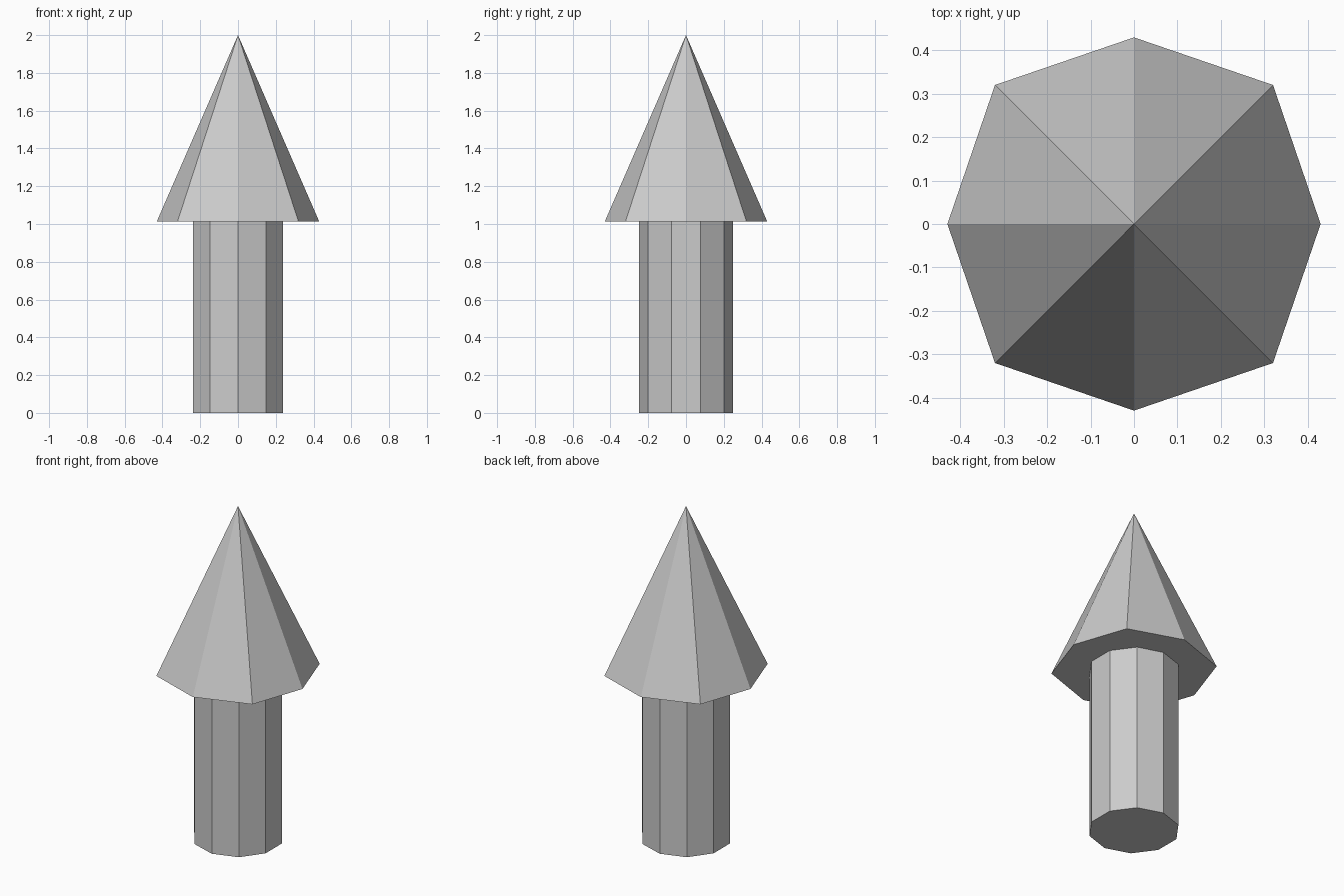
import bpy, bmesh, math

if "Cube" in bpy.data.objects:
    bpy.data.objects.remove(bpy.data.objects["Cube"])


def ring(radii):
    """Points around z, one per radius, starting on the +y axis."""
    n = len(radii)
    return [(r * math.sin(2 * math.pi * i / n), r * math.cos(2 * math.pi * i / n))
            for i, r in enumerate(radii)]


def build(name, outline, z_base, z_top, pointed=False):
    bm = bmesh.new()
    low = [bm.verts.new((x, y, z_base)) for x, y in outline]
    n = len(low)
    bm.faces.new(low)
    if pointed:
        tip = bm.verts.new((0, 0, z_top))
        for i in range(n):
            bm.faces.new((low[i], low[(i + 1) % n], tip))
    else:
        high = [bm.verts.new((x, y, z_top)) for x, y in outline]
        bm.faces.new(high)
        for i in range(n):
            j = (i + 1) % n
            bm.faces.new((low[i], low[j], high[j], high[i]))
    bmesh.ops.recalc_face_normals(bm, faces=bm.faces)
    mesh = bpy.data.meshes.new(name)
    bm.to_mesh(mesh)
    bm.free()
    obj = bpy.data.objects.new(name, mesh)
    bpy.context.collection.objects.link(obj)
    return obj


# Ten-sided post
build("post", ring([0.25] * 10), 0, 1.013)

# Pointed cap: eight sides, corners slightly further out on the diagonals
build("pointed_cap", ring([0.43, 0.453] * 4), 1.013, 2.0, pointed=True)
